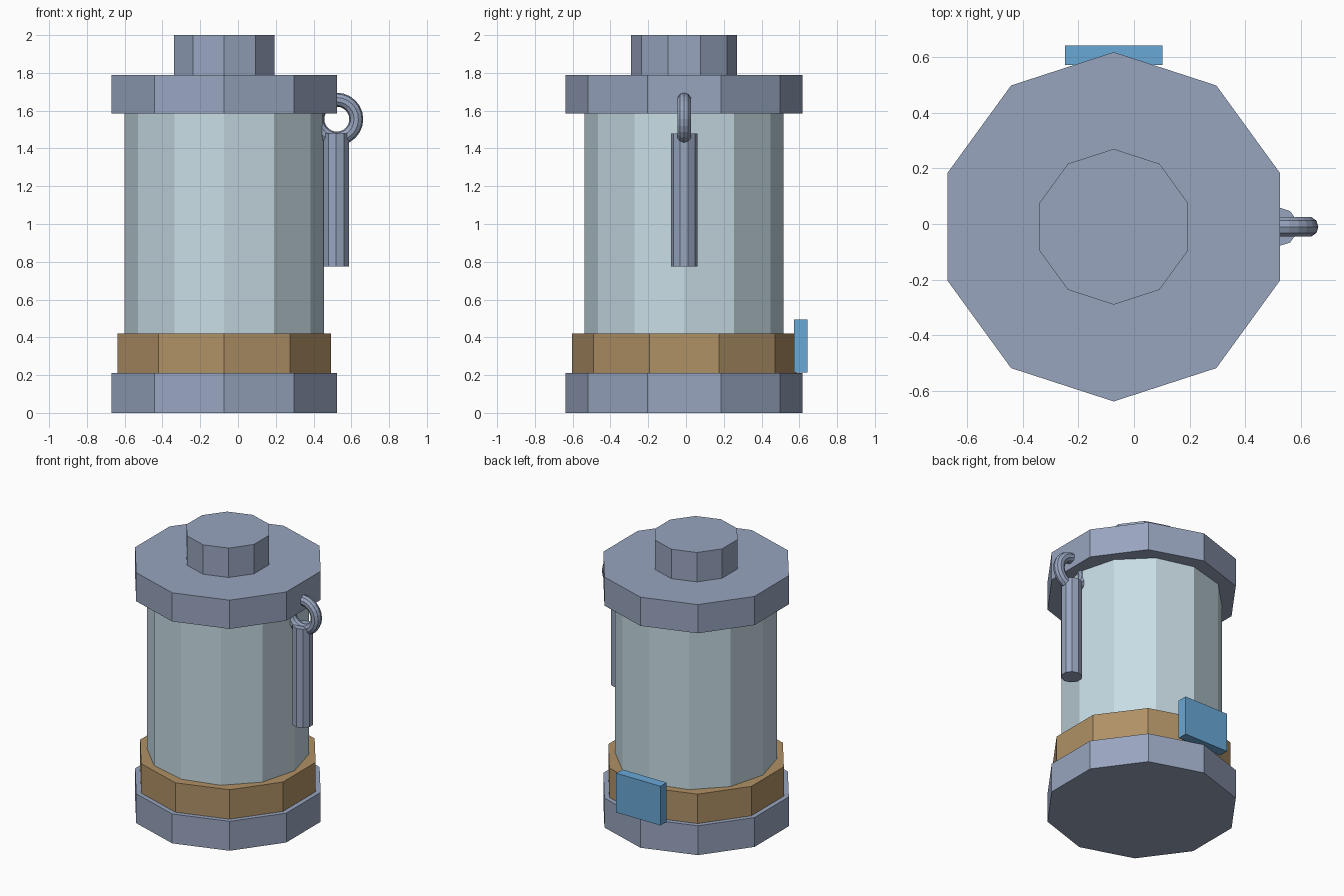
import bpy
import math

cube = bpy.data.objects.get("Cube")
if cube:
    bpy.data.objects.remove(cube, do_unlink=True)

CX, CY = -0.073, -0.01     # axis of the canister
CHARM_X = 0.52             # axis of the hanging rod


def material(name, rgb):
    """Flat colour from 0-255 sRGB values."""
    linear = [((c / 255 + 0.055) / 1.055) ** 2.4 for c in rgb] + [1]
    mat = bpy.data.materials.new(name)
    mat.use_nodes = True
    mat.diffuse_color = linear
    mat.node_tree.nodes["Principled BSDF"].inputs["Base Color"].default_value = linear
    return mat


steel = material("blue grey metal", (152, 165, 191))
glass = material("pale glass", (199, 220, 228))
leather = material("tan band", (176, 145, 102))
blue = material("blue tag", (105, 168, 214))


def finish(name, mat):
    obj = bpy.context.object
    obj.name = name
    obj.data.name = name
    obj.data.materials.append(mat)
    return obj


def prism(name, mat, radius, bottom, top, sides=10, x=CX):
    """Upright flat-sided cylinder with a corner facing front."""
    bpy.ops.mesh.primitive_cylinder_add(
        vertices=sides, radius=radius, depth=top - bottom,
        location=(x, CY, (bottom + top) / 2))
    return finish(name, mat)


# Canister stack, bottom to top
prism("base_plate", steel, 0.628, 0, 0.21)
prism("lower_band", leather, 0.594, 0.21, 0.42)
prism("glass_body", glass, 0.527, 0.42, 1.585, sides=12)
prism("lid", steel, 0.628, 1.585, 1.79)
prism("lid_knob", steel, 0.28, 1.79, 2.0)

# Rod hanging from a ring at the side of the lid
prism("hanging_rod", steel, 0.07, 0.775, 1.48, x=CHARM_X)
bpy.ops.mesh.primitive_torus_add(
    major_radius=0.103, minor_radius=0.037, major_segments=24, minor_segments=10,
    location=(CHARM_X + 0.003, CY, 1.555), rotation=(math.pi / 2, 0, 0))
finish("hanging_ring", steel)

# Tag on the back of the band
bpy.ops.mesh.primitive_cube_add(size=1, location=(CX, 0.607, 0.355))
tag = finish("band_tag", blue)
tag.scale = (0.35, 0.07, 0.28)
